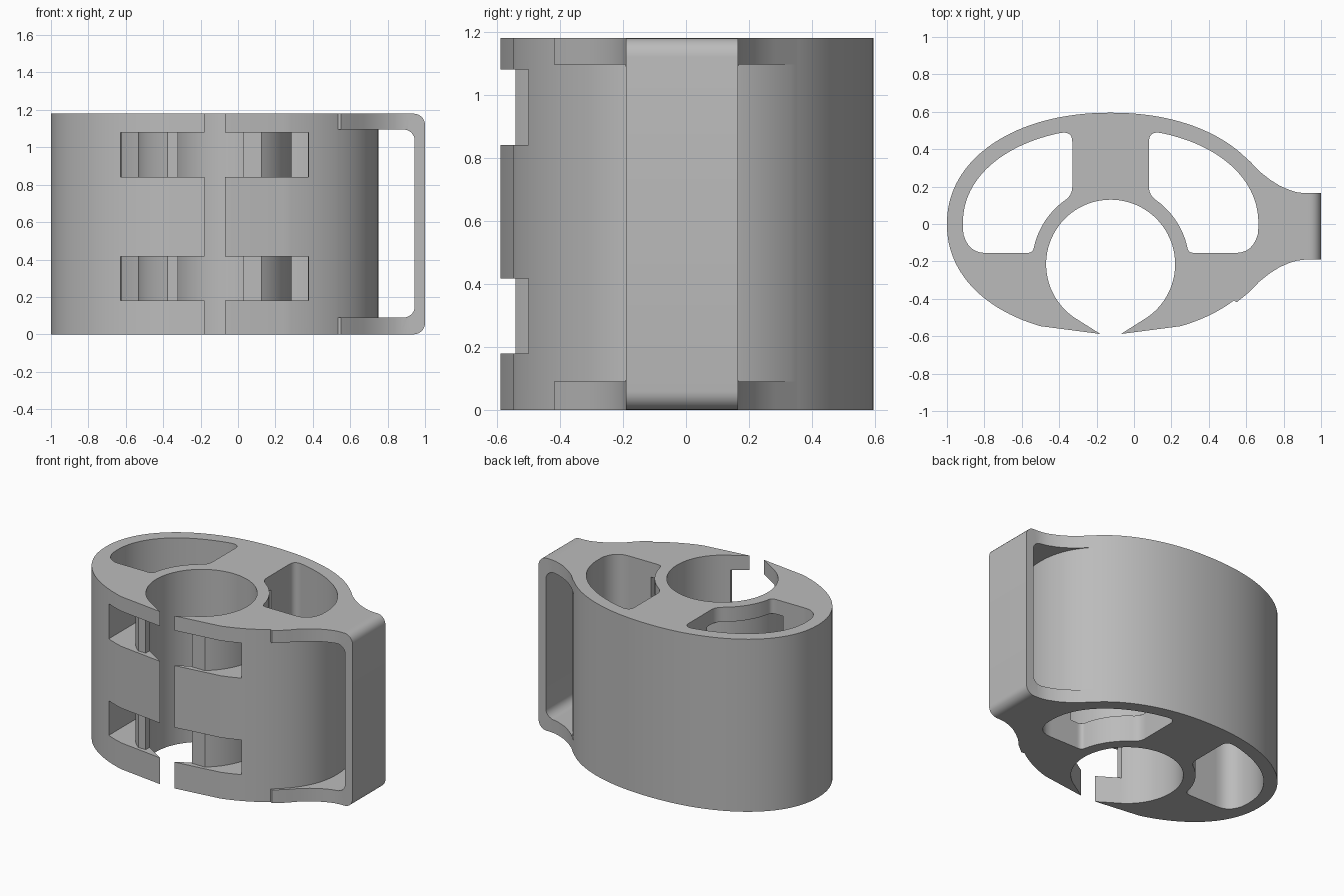
import bpy, bmesh, math
from mathutils import Vector

if "Cube" in bpy.data.objects:
    bpy.data.objects.remove(bpy.data.objects["Cube"])

H = 1.18            # body height
CX = -0.125         # centre line of the oval body
BY, BR = -0.215, 0.345   # bore centre and radius
N = 2.12            # oval fullness

grey = bpy.data.materials.new("light_grey")
grey.diffuse_color = (0.5, 0.5, 0.5, 1)
grey.use_nodes = True
grey.node_tree.nodes["Principled BSDF"].inputs["Base Color"].default_value = grey.diffuse_color


def prism(name, pts, lo, hi, axis="z"):
    """Extrude a 2D outline along z (xy outline) or along y (xz outline)."""
    bm = bmesh.new()
    put = (lambda p: (p[0], p[1], lo)) if axis == "z" else (lambda p: (p[0], lo, p[1]))
    face = bm.faces.new([bm.verts.new(put(p)) for p in pts])
    geo = bmesh.ops.extrude_face_region(bm, geom=[face])["geom"]
    step = Vector((0, 0, hi - lo)) if axis == "z" else Vector((0, hi - lo, 0))
    bmesh.ops.translate(bm, vec=step, verts=[g for g in geo if isinstance(g, bmesh.types.BMVert)])
    bmesh.ops.recalc_face_normals(bm, faces=bm.faces)
    me = bpy.data.meshes.new(name)
    bm.to_mesh(me)
    bm.free()
    ob = bpy.data.objects.new(name, me)
    bpy.context.collection.objects.link(ob)
    me.materials.append(grey)
    return ob


def combine(target, tool, op):
    mod = target.modifiers.new(op, "BOOLEAN")
    mod.operation, mod.solver, mod.object = op, "EXACT", tool
    bpy.context.view_layer.objects.active = target
    bpy.ops.object.modifier_apply(modifier=mod.name)
    bpy.data.objects.remove(tool)


def arc(cx, cy, r, a0, a1, n):
    return [(cx + r * math.cos(math.radians(a0 + (a1 - a0) * i / n)),
             cy + r * math.sin(math.radians(a0 + (a1 - a0) * i / n))) for i in range(n + 1)]


def oval(a, b, t0, t1, n):
    out = []
    for i in range(n + 1):
        t = t0 + (t1 - t0) * i / n
        c, s = math.cos(t), math.sin(t)
        out.append((CX + a * math.copysign(abs(c) ** (2 / N), c),
                    b * math.copysign(abs(s) ** (2 / N), s)))
    return out


def line(p, q, n=30):
    return [(p[0] + (q[0] - p[0]) * i / n, p[1] + (q[1] - p[1]) * i / n) for i in range(n + 1)]


def join_rounded(paths, radii):
    """Join paths into a loop, rounding the corner at each path's end."""
    k, out = len(paths), []
    trimmed = []
    for i, path in enumerate(paths):
        s, e = Vector(path[0]), Vector(path[-1])
        trimmed.append([p for p in path if (Vector(p) - s).length >= radii[i - 1]
                        and (Vector(p) - e).length >= radii[i]])
    for i in range(k):
        out += trimmed[i]
        p, c, q = Vector(trimmed[i][-1]), Vector(paths[i][-1]), Vector(trimmed[(i + 1) % k][0])
        for j in range(1, 6):
            t = j / 6
            out.append(tuple(p * (1 - t) ** 2 + c * 2 * t * (1 - t) + q * t * t))
    return out


# Body: oval with an open bore and two pointed lips at the front
t_lip = math.acos((0.375 / 0.875) ** (N / 2))
outline = oval(0.875, 0.595, -t_lip, math.pi + t_lip, 120)
outline += [(CX - 0.055, -0.588)]
outline += arc(CX, BY, BR, 239.6, -59.6, 72)
outline += [(CX + 0.055, -0.588)]
body = prism("clamp_body", outline, 0, H)

# Strap handle: flared loop on the right side
flare = [(0.55, 0.392), (0.62, 0.335), (0.67, 0.282), (0.727, 0.237), (0.78, 0.204),
         (0.834, 0.181), (0.87, 0.17), (0.91, 0.165), (1.0, 0.165)]
handle = prism("strap_handle", [(0.5, -0.39), *[(x, -y - 0.026) for x, y in flare],
                                *reversed(flare), (0.5, 0.39)], 0, H)
bm = bmesh.new()
bm.from_mesh(handle.data)
rim = [e for e in bm.edges if all(v.co.x > 0.99 for v in e.verts)
       and abs(e.verts[0].co.z - e.verts[1].co.z) < 0.01]
bmesh.ops.bevel(bm, geom=rim, offset=0.06, segments=6, profile=0.5, affect="EDGES")
bm.to_mesh(handle.data)
bm.free()
window = [(0.4, 0.09), *arc(0.885, 0.15, 0.06, -90, 0, 8), *arc(0.885, 1.035, 0.06, 0, 90, 8), (0.4, 1.095)]
combine(handle, prism("window", window, -1, 1, "y"), "DIFFERENCE")
combine(body, handle, "UNION")

# Pockets either side of the central rib
TR = 0.42
ax, dy = 0.205, -0.155
t_a = math.acos((ax / 0.79) ** (N / 2))
t_d = -math.asin((-dy / 0.512) ** (N / 2))
outer = oval(0.79, 0.512, t_d, t_a, 60)
b = (CX + ax, BY + math.sqrt(TR ** 2 - ax ** 2))
a_b = math.degrees(math.acos(ax / TR))
a_c = math.degrees(math.asin((dy - BY) / TR))
tube = arc(CX, BY, TR, a_b, a_c, 30)
pocket = join_rounded([outer, line(outer[-1], b), tube, line(tube[-1], outer[0])],
                      [0.05, 0.04, 0.025, 0.09])
for side in (1, -1):
    pts = [(CX + side * (x - CX), y) for x, y in pocket]
    combine(body, prism("pocket", pts, -0.1, H + 0.1), "DIFFERENCE")

# Band slots that run around the tube wall and open at the front
channel = arc(CX, BY, 0.5025, 0, 180, 48) + [(CX - 0.5025, -0.8), (CX + 0.5025, -0.8)]
r = 0.411
a_f = math.degrees(math.asin((-0.54 - BY) / r))
core = [(0.03, -0.3), (0.03, -0.54), *arc(CX, BY, r, a_f, 180 - a_f, 72), (-0.32, -0.54), (-0.32, -0.3)]
for lo, hi in ((0.18, 0.417), (0.84, 1.08)):
    slot = prism("band_slot", channel, lo, hi)
    combine(slot, prism("tube_core", core, -0.5, 2), "DIFFERENCE")
    combine(body, slot, "DIFFERENCE")

# Smooth curved walls, keep crisp edges
body.select_set(True)
bpy.context.view_layer.objects.active = body
bpy.ops.object.shade_smooth_by_angle(angle=math.radians(30))
